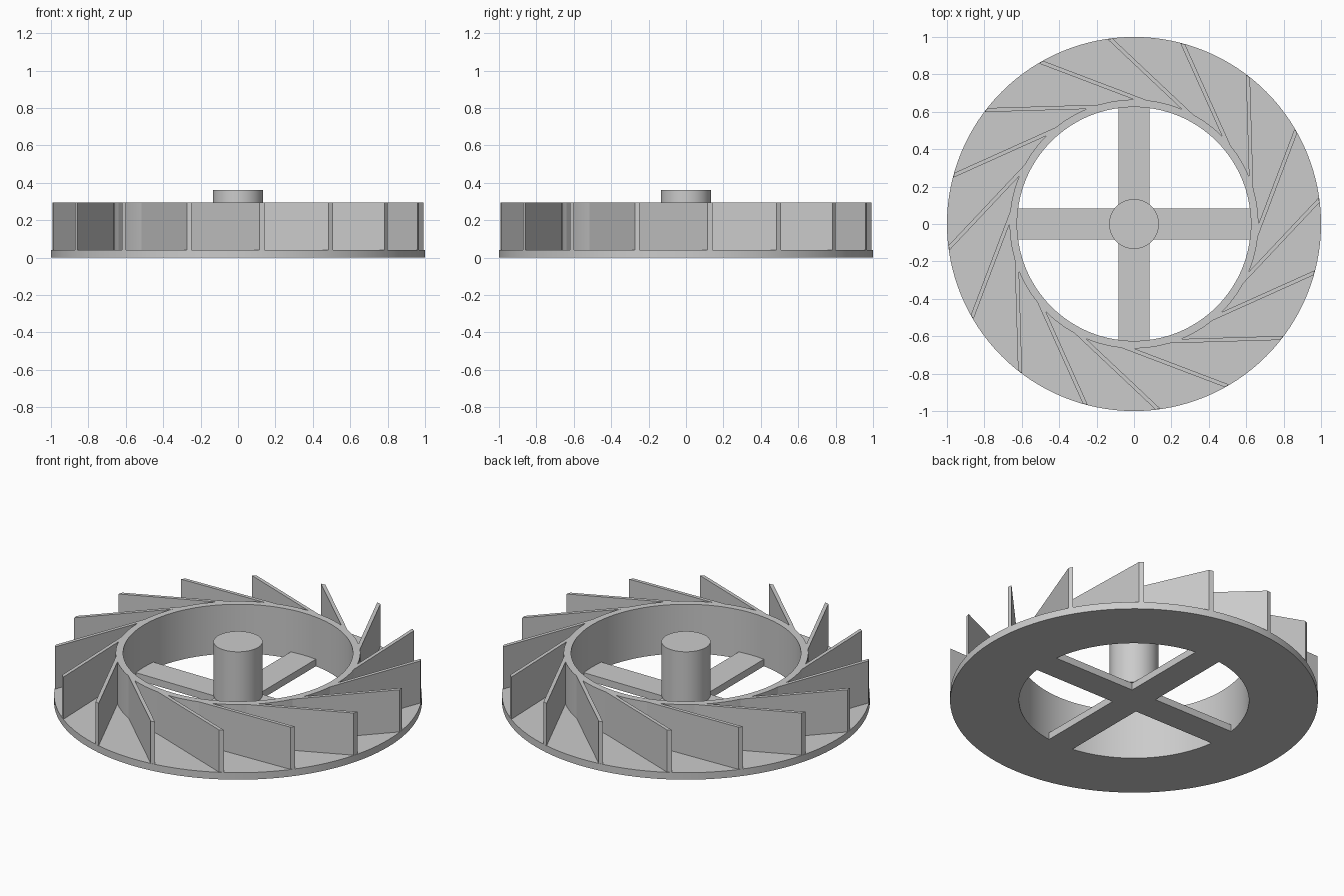
import bpy, bmesh, math
from mathutils import Matrix, Vector

cube = bpy.data.objects.get("Cube")
if cube:
    bpy.data.objects.remove(cube, do_unlink=True)

R_OUT, R_WALL, R_IN = 1.0, 0.665, 0.625
Z_BASE, Z_TOP, Z_HUB = 0.042, 0.295, 0.363
SEGMENTS, BLADES = 128, 16

grey = bpy.data.materials.new("plain grey")
grey.use_nodes = True
COLOR = (0.6, 0.6, 0.6, 1)
grey.diffuse_color = COLOR
grey.node_tree.nodes["Principled BSDF"].inputs["Base Color"].default_value = COLOR


def finish(bm, name, smooth=False):
    bmesh.ops.recalc_face_normals(bm, faces=bm.faces)
    mesh = bpy.data.meshes.new(name)
    bm.to_mesh(mesh)
    bm.free()
    mesh.materials.append(grey)
    obj = bpy.data.objects.new(name, mesh)
    bpy.context.collection.objects.link(obj)
    if smooth:
        bpy.ops.object.select_all(action="DESELECT")
        obj.select_set(True)
        bpy.context.view_layer.objects.active = obj
        bpy.ops.object.shade_smooth_by_angle(angle=math.radians(30))
    return obj


def prism(bm, outline, z0, z1):
    """Extrude a flat outline from z0 up to z1."""
    face = bm.faces.new([bm.verts.new((x, y, z0)) for x, y in outline])
    top = bmesh.ops.extrude_face_region(bm, geom=[face])["geom"]
    verts = [v for v in top if isinstance(v, bmesh.types.BMVert)]
    bmesh.ops.translate(bm, vec=(0, 0, z1 - z0), verts=verts)


# Base ring with the raised inner wall, as one turned profile
bm = bmesh.new()
profile = [(R_IN, 0), (R_OUT, 0), (R_OUT, Z_BASE),
           (R_WALL, Z_BASE), (R_WALL, Z_TOP), (R_IN, Z_TOP)]
rings = []
for i in range(SEGMENTS):
    turn = Matrix.Rotation(math.tau * i / SEGMENTS, 3, "Z")
    rings.append([bm.verts.new(turn @ Vector((r, 0, z))) for r, z in profile])
for i in range(SEGMENTS):
    a, b = rings[i], rings[(i + 1) % SEGMENTS]
    for j in range(len(profile)):
        k = (j + 1) % len(profile)
        bm.faces.new((a[j], a[k], b[k], b[j]))
finish(bm, "base_ring", smooth=True)

# Slanted blades, running nearly tangent to the wall out to the rim
ANGLE = math.radians(69.2)
along = Vector((math.cos(ANGLE), math.sin(ANGLE)))
side = Vector((along.y, -along.x))


def on_circle(offset, radius):
    return side * offset + along * math.sqrt(radius ** 2 - offset ** 2)


near, far, r_root, r_tip = 0.622, 0.643, 0.65, 0.998
blade = [on_circle(near, r_root), on_circle(far, r_root),
         on_circle(far, r_tip), on_circle(near, r_tip)]
bm = bmesh.new()
for i in range(BLADES):
    turn = Matrix.Rotation(math.tau * i / BLADES, 2)
    prism(bm, [turn @ p for p in blade], Z_BASE, Z_TOP)
finish(bm, "blades")

# Cross-shaped spokes
w, r = 0.083, R_IN + 0.002
arm = [(r, -w), (r, w), (w, w)]
bm = bmesh.new()
cross = []
for i in range(4):
    turn = Matrix.Rotation(math.tau * i / 4, 2)
    cross += [turn @ Vector(p) for p in arm]
prism(bm, cross, 0, Z_BASE)
finish(bm, "spokes")

# Central hub standing on the spokes
bm = bmesh.new()
bmesh.ops.create_cone(bm, cap_ends=True, segments=64, radius1=0.133, radius2=0.133,
                      depth=Z_HUB - Z_BASE,
                      matrix=Matrix.Translation((0, 0, (Z_HUB + Z_BASE) / 2)))
finish(bm, "hub", smooth=True)
